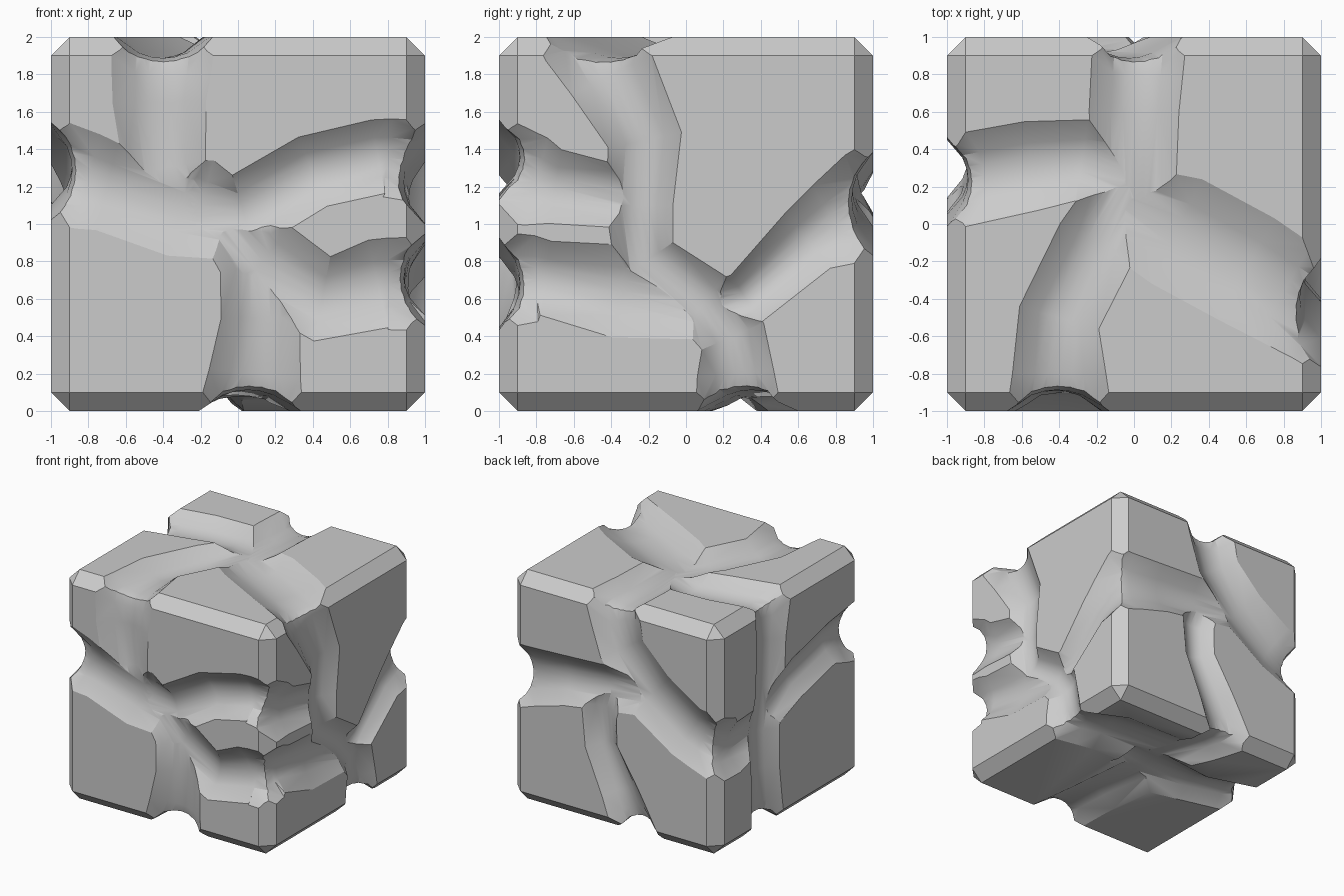
import bpy, bmesh, math
from mathutils import Vector

start = bpy.data.objects.get("Cube")
if start:
    bpy.data.objects.remove(start, do_unlink=True)

stone = bpy.data.materials.new("stone grey")
stone.use_nodes = True
GREY = (0.6, 0.6, 0.6, 1)
stone.diffuse_color = GREY
stone.node_tree.nodes["Principled BSDF"].inputs["Base Color"].default_value = GREY

CENTRE = Vector((0, 0, 1))
X, Y, Z = Vector((1, 0, 0)), Vector((0, 1, 0)), Vector((0, 0, 1))
# Each face: across, up and outward directions
FRAMES = {"front": (X, Z, -Y), "back": (X, Z, Y), "left": (Y, Z, X),
          "right": (Y, Z, -X), "top": (X, Y, Z), "bottom": (X, Y, -Z)}


def reach(p):
    return max(abs(p.x), abs(p.y))


def new_object(name, bm):
    bmesh.ops.recalc_face_normals(bm, faces=bm.faces)
    mesh = bpy.data.meshes.new(name)
    bm.to_mesh(mesh)
    bm.free()
    obj = bpy.data.objects.new(name, mesh)
    bpy.context.collection.objects.link(obj)
    return obj


def groove(face, points):
    """Channel cutter through (across, up, half width) points on one face."""
    across, up, out = FRAMES[face]
    path = [(Vector(p[:2]), p[2]) for p in points]
    # Near the cube edge, add a section where the floor rolls over, and run past
    for end, inner in ((0, 1), (-1, -2)):
        p, w = path[end]
        if reach(p) > 0.99:
            q, v = path[inner]
            extra = (p + (p - q).normalized() * 0.15, w)
            roll = (p.lerp(q, 0.2 / (1 - reach(q))), w + (v - w) * 0.5)
            if end == 0:
                path[:1] = [extra, (p, w), roll]
            else:
                path[-1:] = [roll, (p, w), extra]
    bm = bmesh.new()
    rings = []
    last = len(path) - 1
    for i, (p, w) in enumerate(path):
        before, after = path[max(i - 1, 0)][0], path[min(i + 1, last)][0]
        d = (after - before).normalized()
        side = Vector((-d.y, d.x))
        depth = 0.11 + 0.3 * max(0, min(0.4, reach(p) - 0.79))
        if i in (0, last) and reach(p) < 1:
            depth *= 0.7
        profile = [(-1, 0.12), (-1, 0), (-0.52, -0.75 * depth), (-0.25, -0.94 * depth),
                   (0, -depth), (0.25, -0.94 * depth), (0.52, -0.75 * depth),
                   (1, 0), (1, 0.12)]
        ring = []
        for s, h in profile:
            q = p + side * (w * s)
            ring.append(bm.verts.new(CENTRE + across * q.x + up * q.y + out * (1 + h)))
        rings.append(ring)
    n = len(rings[0])
    for a, b in zip(rings, rings[1:]):
        for k in range(n):
            j = (k + 1) % n
            bm.faces.new((a[k], a[j], b[j], b[k]))
    bm.faces.new(rings[0])
    bm.faces.new(rings[-1])
    bmesh.ops.triangulate(bm, faces=bm.faces)
    obj = new_object("groove_cutter_" + face, bm)
    obj.hide_render = True
    return obj


cutters = []


def carve(face, *paths):
    cutters.extend(groove(face, path) for path in paths)


# Cracks on every face, meeting at the cube edges
carve("front",
      [(-.4, 1, .28), (-.42, .65, .25), (-.39, .3, .22), (-.3, .05, .13)],
      [(-1, .28, .28), (-.7, .2, .24), (-.3, .1, .28), (0, 0, .2)],
      [(-.45, .2, .15), (-.2, .1, .25), (.03, .06, .21), (.4, .28, .2),
       (.75, .36, .2), (1, .33, .22)],
      [(-.1, .05, .15), (.13, -.2, .24), (.45, -.4, .23), (.75, -.32, .24),
       (1, -.32, .25)],
      [(.08, 0, .18), (.12, -.5, .21), (.07, -1, .28)])
carve("left",
      [(-.5, 1, .28), (-.22, .45, .2), (-.25, .1, .18), (-.22, -.2, .18),
       (.1, -.42, .18), (.25, -.6, .18), (.28, -1, .23)],
      [(-1, .28, .28), (-.7, .2, .2), (-.2, .12, .15)],
      [(-1, -.3, .26), (-.75, -.29, .2), (-.35, -.36, .25), (.1, -.44, .18)],
      [(.05, -.47, .13), (.32, -.4, .15), (.65, -.09, .19), (1, .12, .29)])
carve("top",
      [(-1, .22, .25), (-.55, .31, .24), (-.28, .34, .22), (0, .22, .2)],
      [(.03, 1, .25), (0, .6, .24), (0, .1, .22)],
      [(-.4, -1, .28), (-.4, -.5, .22), (-.2, -.1, .22), (0, .25, .18)],
      [(1, -.48, .28), (.6, -.24, .31), (.23, -.04, .31), (-.15, .12, .22)])
carve("back",
      [(.03, 1, .25), (-.08, .6, .24), (-.35, .28, .27), (-.7, .05, .27),
       (-1, -.05, .28)],
      [(1, .1, .29), (.5, .18, .22), (.1, .22, .2), (-.25, .27, .2)],
      [(.05, .25, .15), (.14, 0, .17), (.12, -.3, .16), (-.06, -.65, .19),
       (-.22, -1, .22)])
carve("right",
      [(.22, 1, .25), (.25, .6, .2), (.27, .2, .2), (.35, -.15, .21),
       (.33, -.5, .19), (.3, -1, .23)],
      [(1, -.05, .28), (.7, -.12, .23), (.3, -.05, .18)],
      [(-1, .28, .28), (-.6, .3, .2), (-.1, .18, .2), (.32, 0, .18)])
carve("bottom",
      [(.07, -1, .28), (.03, -.5, .25), (-.02, .2, .3)],
      [(1, .28, .24), (.6, .42, .3), (0, .48, .32)],
      [(-.22, 1, .22), (-.15, .7, .2), (.05, .3, .22)],
      [(-1, .3, .23), (-.5, .16, .22), (-.05, .15, .34), (.25, .25, .2)])

# Cube with cut edges and corners
bm = bmesh.new()
bmesh.ops.create_cube(bm, size=2)
bmesh.ops.bevel(bm, geom=bm.edges[:], offset=0.1, segments=1, affect='EDGES')
bmesh.ops.translate(bm, verts=bm.verts, vec=CENTRE)
block = new_object("cracked_block", bm)
block.data.materials.append(stone)

# Carve each crack, then clear the cutters away
bpy.ops.object.select_all(action='DESELECT')
bpy.context.view_layer.objects.active = block
block.select_set(True)
for cutter in cutters:
    cutter.data.materials.append(stone)
    mod = block.modifiers.new("carve", 'BOOLEAN')
    mod.operation = 'DIFFERENCE'
    mod.solver = 'EXACT'
    mod.object = cutter
    bpy.ops.object.modifier_apply(modifier=mod.name)
for cutter in cutters:
    bpy.data.objects.remove(cutter, do_unlink=True)

bpy.ops.object.shade_smooth_by_angle(angle=math.radians(28))
